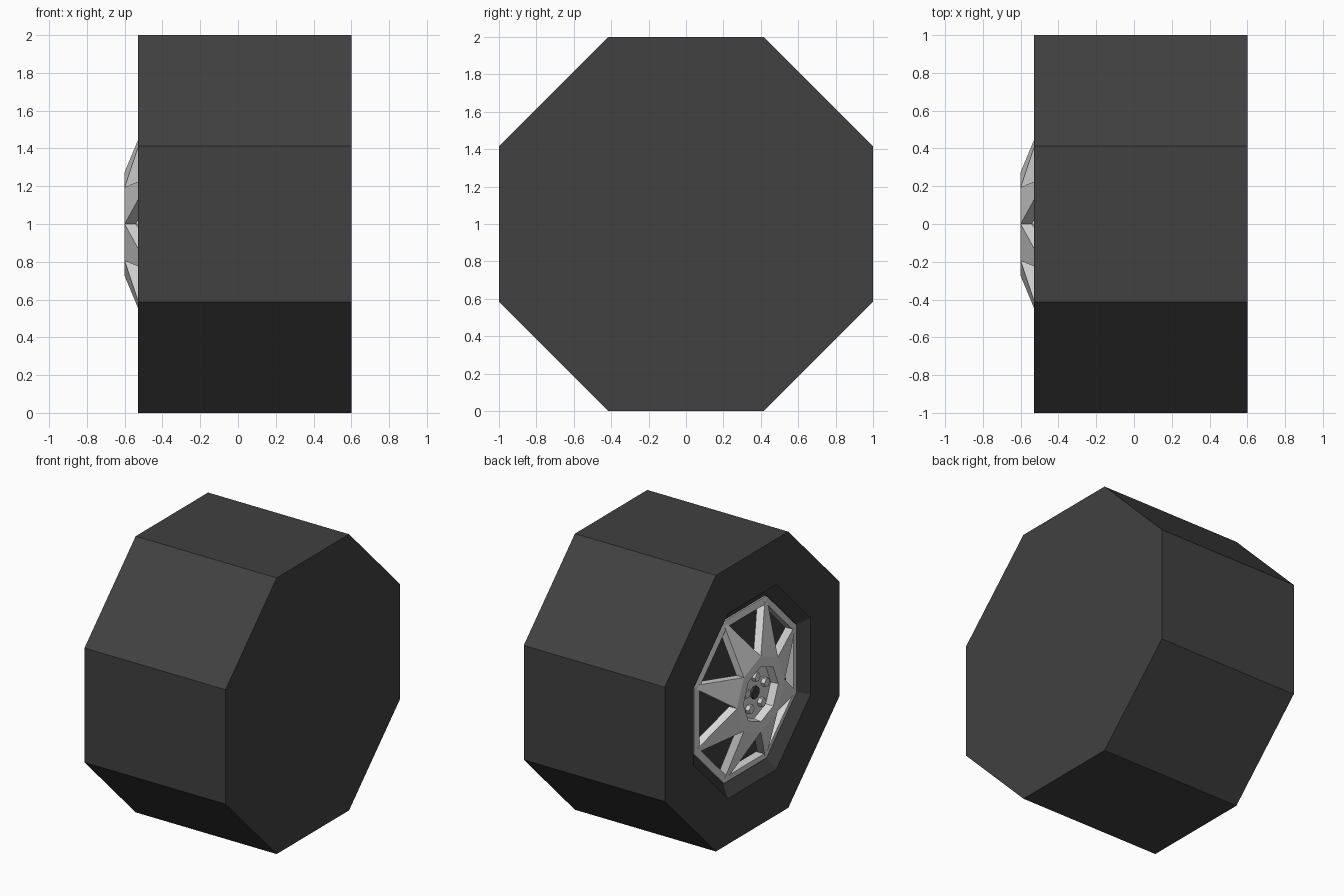
import bpy, bmesh, math

if "Cube" in bpy.data.objects:
    bpy.data.objects.remove(bpy.data.objects["Cube"])

COS = math.cos(math.pi / 8)


def material(name, v):
    m = bpy.data.materials.new(name)
    m.diffuse_color = (v, v, v, 1)
    m.use_nodes = True
    m.node_tree.nodes["Principled BSDF"].inputs["Base Color"].default_value = m.diffuse_color
    return m


rubber = material("dark rubber", 0.052)
metal = material("light alloy", 0.68)


def pt(x, r, a):
    # point on the wheel: x along the axle, radius r, angle a in degrees from up
    a = math.radians(a)
    return (x, r * math.sin(a), 1 + r * math.cos(a))


def finish(name, bm, mat):
    bmesh.ops.recalc_face_normals(bm, faces=bm.faces)
    me = bpy.data.meshes.new(name)
    bm.to_mesh(me)
    bm.free()
    me.materials.append(mat)
    ob = bpy.data.objects.new(name, me)
    bpy.context.collection.objects.link(ob)
    return ob


def lathe(name, profile, mat, start=22.5, n=8, closed=False):
    # sweep (x, corner radius) profile round the axle with n flat sides
    bm = bmesh.new()
    rings = [[bm.verts.new(pt(x, r, start + 360 * i / n)) for i in range(n)]
             for x, r in profile]
    pairs = list(zip(rings, rings[1:]))
    if closed:
        pairs.append((rings[-1], rings[0]))
    else:
        bm.faces.new(rings[0])
        bm.faces.new(rings[-1])
    for a, b in pairs:
        for i in range(n):
            j = (i + 1) % n
            bm.faces.new((a[i], a[j], b[j], b[i]))
    return finish(name, bm, mat)


# tyre with recessed outer side
lathe("tyre", [(x, r / COS) for x, r in
      [(0.6, 1), (-0.53, 1), (-0.53, 0.67), (-0.47, 0.592), (-0.40, 0.592)]], rubber)

# rim ring
lathe("rim_ring", [(x, r / COS) for x, r in
      [(-0.475, 0.587), (-0.485, 0.54), (-0.42, 0.54), (-0.41, 0.587)]],
      metal, closed=True)

# hub ring and its recessed plate
lathe("hub_ring", [(-0.6, 0.275), (-0.6, 0.20), (-0.54, 0.19), (-0.54, 0.275)],
      metal, start=0, closed=True)
lathe("hub_plate", [(-0.545, 0.21), (-0.53, 0.21)], metal, start=0)

# tapered spokes from hub edges to rim corners
for k in range(8):
    a = 22.5 + 45 * k
    bm = bmesh.new()
    layers = []
    for depth in (0, 0.06):
        layers.append([bm.verts.new(p) for p in (
            pt(-0.6 + depth, 0.275, a - 22.5), pt(-0.6 + depth, 0.275, a + 22.5),
            pt(-0.478 + depth, 0.61, a + 1.2), pt(-0.478 + depth, 0.61, a - 1.2))])
    front, back = layers
    bm.faces.new(front)
    bm.faces.new(back)
    for i in range(4):
        j = (i + 1) % 4
        bm.faces.new((front[i], front[j], back[j], back[i]))
    finish("spoke_%d" % (k + 1), bm, metal)

# wheel nuts
for k in range(5):
    _, cy, cz = pt(0, 0.115, 72 * k)
    nut = lathe("wheel_nut_%d" % (k + 1), [(-0.575, 0.032), (-0.54, 0.032)], metal, n=6)
    nut.location = (0, cy, cz - 1)

# centre cap
lathe("centre_cap", [(-0.56, 0.045), (-0.54, 0.045)], rubber)
